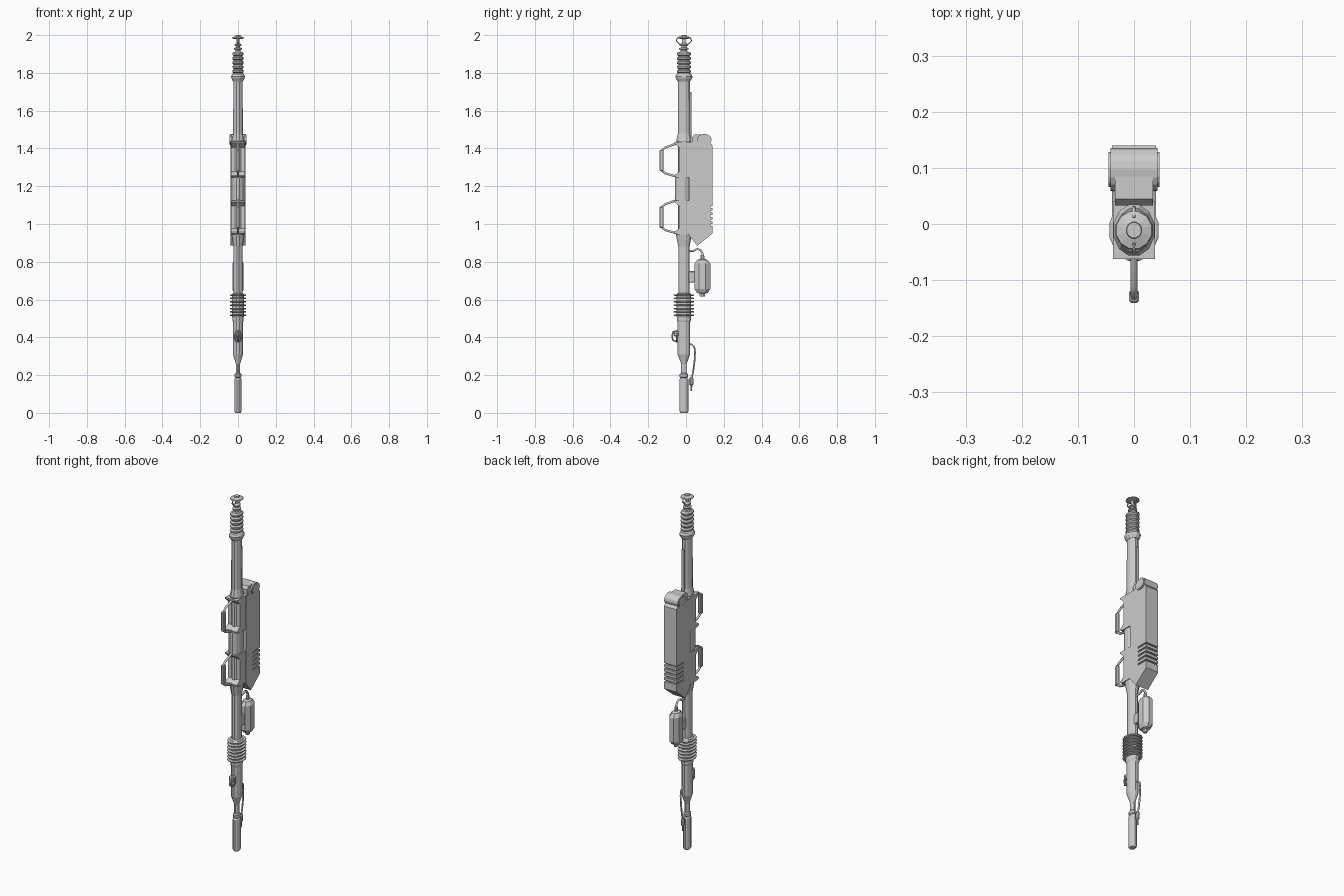
import bpy, bmesh, math

if "Cube" in bpy.data.objects:
    bpy.data.objects.remove(bpy.data.objects["Cube"])

CY = -0.011  # shaft axis offset in y


def finish(name, bm):
    bmesh.ops.recalc_face_normals(bm, faces=bm.faces[:])
    me = bpy.data.meshes.new(name)
    bm.to_mesh(me)
    bm.free()
    ob = bpy.data.objects.new(name, me)
    bpy.context.collection.objects.link(ob)
    return ob


def lathe(name, prof, cy=CY, sx=0.8, n=12):
    """Elliptical turned part; prof is (y radius, z) from bottom to top."""
    bm = bmesh.new()
    rings = []
    for r, z in prof:
        ang = [2 * math.pi * (i + 0.5) / n for i in range(n)]
        rings.append([bm.verts.new((sx * r * math.cos(a), cy + r * math.sin(a), z)) for a in ang])
    for a, b in zip(rings, rings[1:]):
        for i in range(n):
            j = (i + 1) % n
            bm.faces.new((a[i], a[j], b[j], b[i]))
    bm.faces.new(rings[0])
    bm.faces.new(rings[-1])
    return finish(name, bm)


def prism(name, pts, hw, bevel=0.0):
    """Side profile (y, z) extruded across x to +-hw."""
    bm = bmesh.new()
    L = [bm.verts.new((-hw, y, z)) for y, z in pts]
    R = [bm.verts.new((hw, y, z)) for y, z in pts]
    bm.faces.new(L)
    bm.faces.new(R)
    for i in range(len(pts)):
        j = (i + 1) % len(pts)
        bm.faces.new((L[i], L[j], R[j], R[i]))
    ob = finish(name, bm)
    if bevel:
        m = ob.modifiers.new("bevel", 'BEVEL')
        m.width, m.segments, m.limit_method = bevel, 1, 'ANGLE'
        m.angle_limit = math.radians(50)
    return ob


def box(name, y0, y1, z0, z1, hw, bevel=0.0):
    return prism(name, [(y0, z0), (y1, z0), (y1, z1), (y0, z1)], hw, bevel)


def tube(name, pts, r, closed=False):
    cu = bpy.data.curves.new(name, 'CURVE')
    cu.dimensions = '3D'
    cu.bevel_depth, cu.bevel_resolution, cu.use_fill_caps = r, 1, True
    sp = cu.splines.new('POLY')
    sp.points.add(len(pts) - 1)
    for p, (x, y, z) in zip(sp.points, pts):
        p.co = (x, y, z, 1)
    sp.use_cyclic_u = closed
    ob = bpy.data.objects.new(name, cu)
    bpy.context.collection.objects.link(ob)
    return ob


def yz_tube(name, pts, r, closed=False):
    return tube(name, [(0, y, z) for y, z in pts], r, closed)


# Lower grip and neck
lathe("lower_grip", [(.019, 0), (.024, .008), (.024, .178), (.019, .186)])
lathe("grip_ring", [(.018, .186), (.023, .19), (.023, .205), (.017, .21)])

# Main shaft with flared neck
lathe("main_shaft", [(.015, .2), (.015, .26), (.034, .31), (.034, .48), (.038, .49),
                     (.038, .505), (.04, .51), (.04, .63), (.031, .635), (.031, .88),
                     (.044, .945), (.032, .96), (.032, 1.42), (.042, 1.44), (.033, 1.48), (.032, 1.77)])

# Cooling fins
for i in range(7):
    z = .513 + i * .0178
    lathe("cooling_fin", [(.052, z), (.056, z + .002), (.056, z + .006), (.052, z + .008)])

# Upper collar and ribbed muzzle
lathe("upper_collar", [(.034, 1.755), (.044, 1.77), (.047, 1.782), (.04, 1.795), (.03, 1.80)])
ribs = []
for i in range(5):
    z = 1.798 + i * .023
    ribs += [(.030, z), (.039, z + .006), (.039, z + .014), (.030, z + .02)]
lathe("ribbed_muzzle", ribs)

# Emitter tip: stacked rings, stem, cap, side loops
lathe("emitter_neck", [(.03, 1.905), (.018, 1.915), (.018, 1.922), (.026, 1.925), (.026, 1.931),
                       (.014, 1.935), (.014, 1.942), (.023, 1.945), (.023, 1.951), (.01, 1.958), (.01, 1.99)])
lathe("emitter_cap", [(.022, 1.98), (.036, 1.983), (.034, 1.988), (.015, 1.994), (.014, 2.0)], sx=.95)
for s in (-1, 1):
    yz_tube("emitter_loop", [(CY + s * a, z) for a, z in
                             ((.008, 1.945), (.026, 1.955), (.04, 1.97), (.036, 1.983), (.022, 1.99))], .0035)

# Rear rail on the upper shaft
box("rear_rail", .012, .029, 1.45, 1.70, .007)

# Handle brackets, clamp and carry handles
for z0 in (.945, 1.245):
    h = .18 if z0 < 1 else .19
    prism("handle_bracket", [(.04, z0), (-.045, z0), (-.062, z0 + .006), (-.062, z0 + .013), (-.036, z0 + .032),
                             (-.036, z0 + h - .03), (-.062, z0 + h - .008), (-.062, z0 + h), (.04, z0 + h)], .037)
    b = z0 + .005
    yz_tube("handle_arms", [(-.045, b), (-.11, b + .018), (-.131, b + .034), (-.131, b + .138),
                            (-.11, b + .155), (-.045, b + .178)], .0065)
    box("handle_grip", -.141, -.118, b + .03, b + .142, .009, .004)
lathe("centre_clamp", [(.039, 1.12), (.043, 1.125), (.043, 1.245), (.039, 1.25)], cy=-.018)

# Power pack with open rear vent slots over a recessed core
outline = [(.015, .94), (.06, .885), (.14, .95)]
for i in range(5):
    z = .99 + i * .024
    outline += [(.14, z), (.078, z), (.078, z + .009), (.14, z + .009)]
outline += [(.14, 1.415), (.12, 1.44), (.065, 1.44), (.035, 1.43), (.015, 1.43)]
prism("power_pack", outline, .039)
box("vent_core", .05, .129, .96, 1.12, .033)
prism("pack_top_shoulder", [(.033, 1.40), (.10, 1.40), (.10, 1.475), (.045, 1.475), (.033, 1.46)], .034)

# Oval roller on top of the pack
for hw, k in ((.042, 1.0), (.045, .82)):
    prism("top_roller", [(.097 + k * .038 * math.cos(t * math.pi / 8),
                          1.446 + k * .031 * math.sin(t * math.pi / 8)) for t in range(16)], hw)

# Hanging canister with bracket and hose
lathe("canister", [(.012, .615), (.016, .622), (.016, .632), (.03, .635), (.045, .655), (.045, .79),
                   (.03, .81), (.012, .815), (.01, .835)], cy=.087, sx=.72, n=8)
box("canister_bracket", .01, .05, .69, .75, .012, .004)
yz_tube("canister_hose", [(.01, .858), (.04, .858), (.06, .868), (.077, .862), (.087, .845), (.087, .82)], .006)

# Front catch with ring
box("front_catch", -.066, -.03, .405, .435, .014, .005)
yz_tube("catch_hook", [(-.03, .43), (-.068, .43), (-.074, .41), (-.07, .385), (-.04, .375), (-.03, .375)], .005)
tube("catch_ring", [(.018 * math.cos(t * math.pi / 6), -.05, .405 + .03 * math.sin(t * math.pi / 6))
                    for t in range(12)], .004, True)

# Rear cable ending in a plug
yz_tube("rear_cable", [(.012, .365), (.03, .362), (.044, .35), (.048, .32), (.044, .26), (.036, .21), (.03, .18)], .005)
lathe("cable_plug", [(.004, .115), (.006, .145), (.012, .15), (.012, .18), (.006, .19)], cy=.028, n=8)
